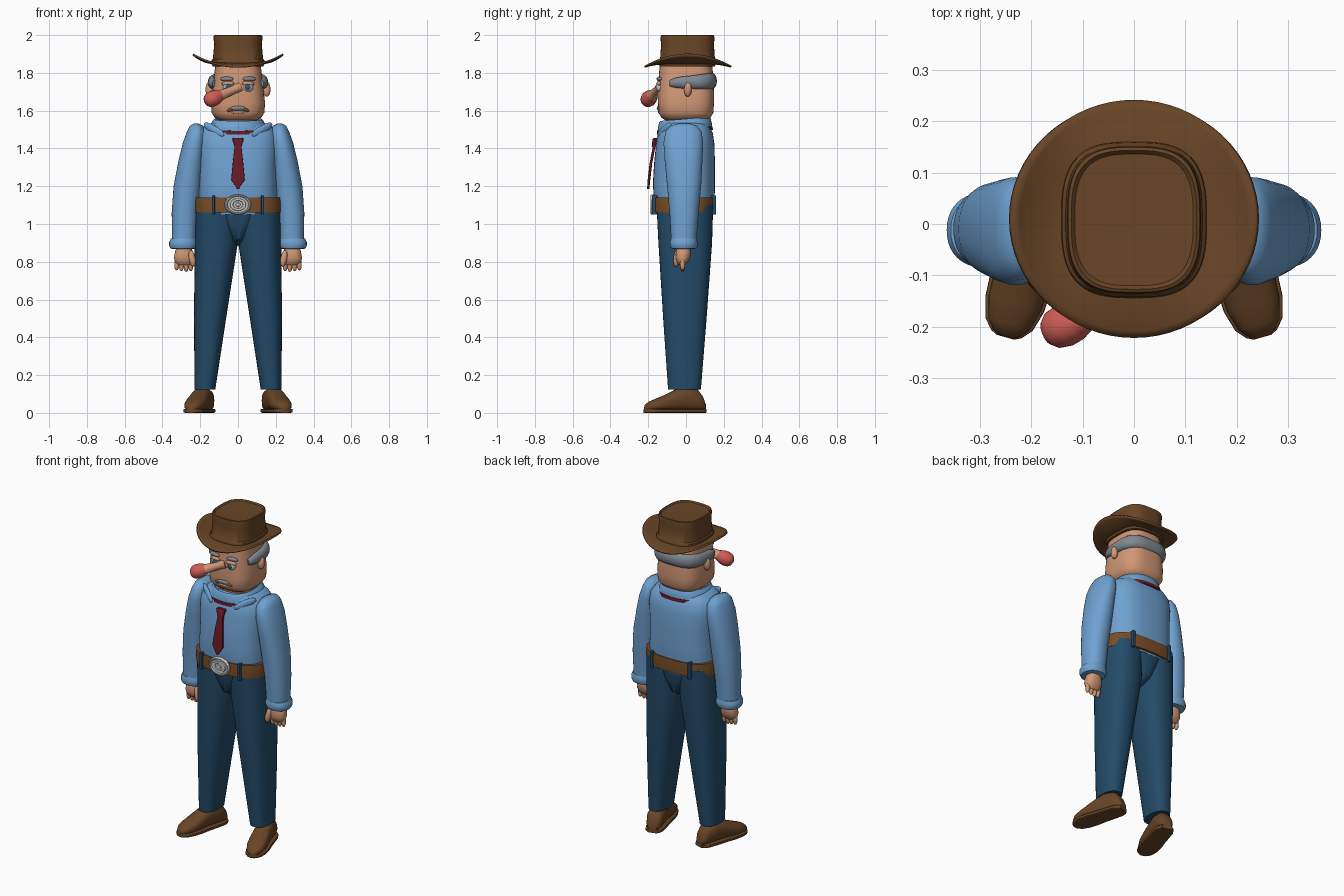
import bpy, bmesh, math
from mathutils import Vector

cube = bpy.data.objects.get("Cube")
if cube:
    bpy.data.objects.remove(cube)


def material(name, r, g, b):
    m = bpy.data.materials.new(name)
    m.use_nodes = True
    m.diffuse_color = (r, g, b, 1)
    m.node_tree.nodes["Principled BSDF"].inputs["Base Color"].default_value = (r, g, b, 1)
    return m


SHIRT = material("shirt blue", .16, .36, .64)
DENIM = material("dark denim", .017, .07, .14)
LEATHER = material("brown leather", .14, .06, .02)
BELT = material("belt tan", .19, .075, .02)
SKIN = material("skin", .64, .31, .18)
RED = material("nose red", .62, .11, .09)
GREY = material("hair grey", .21, .25, .28)
SILVER = material("silver", .6, .6, .6)
MAROON = material("tie maroon", .14, .01, .02)
IRIS = material("iris blue", .03, .1, .18)


def skin(name, rings, mats, rule=None, cap=True, angle=40):
    """Bridge closed rings of points into a smooth skin, with optional end caps."""
    bm = bmesh.new()
    rows = [[bm.verts.new(p) for p in ring] for ring in rings]
    n = len(rows[0])
    for k, (a, b) in enumerate(zip(rows, rows[1:])):
        for i in range(n):
            j = (i + 1) % n
            f = bm.faces.new((a[i], a[j], b[j], b[i]))
            f.material_index = rule(k) if rule else 0
    if cap:
        bm.faces.new(rows[0])
        f = bm.faces.new(rows[-1])
        f.material_index = rule(len(rows)) if rule else 0
    bmesh.ops.recalc_face_normals(bm, faces=bm.faces)
    mesh = bpy.data.meshes.new(name)
    bm.to_mesh(mesh)
    bm.free()
    for m in mats:
        mesh.materials.append(m)
    mesh.polygons.foreach_set("use_smooth", [True] * len(mesh.polygons))
    mesh.set_sharp_from_angle(angle=math.radians(angle))
    ob = bpy.data.objects.new(name, mesh)
    bpy.context.collection.objects.link(ob)
    return ob


def oval(t, rx, ry, power=2.0):
    c, s = math.cos(t), math.sin(t)
    e = 2 / power
    return (math.copysign(abs(c) ** e, c) * rx, math.copysign(abs(s) ** e, s) * ry)


def turns(n):
    return [math.tau * i / n for i in range(n)]


def loft(name, sections, mat, power=2.0, side=1, shear=0, n=40, cap=True):
    """Stack horizontal ovals: (z, centre x, centre y, radius x, radius y)."""
    rings = []
    for z, cx, cy, rx, ry in sections:
        pts = [oval(t, rx, ry, power) for t in turns(n)]
        rings.append([((cx + x) * side, cy + y, z + shear * y) for x, y in pts])
    return skin(name, rings, [mat], cap=cap)


def lathe(name, start, direction, profile, mats, squash=(1, 1), rule=None, n=24):
    """Turn (distance, radius) pairs around an axis."""
    q = Vector(direction).to_track_quat('Z', 'Y')
    rings = [[Vector(start) + q @ Vector((r * squash[0] * math.cos(t), r * squash[1] * math.sin(t), d))
              for t in turns(n)] for d, r in profile]
    return skin(name, rings, mats, rule)


def pod(name, a, b, radius, mat, squash=(1, 1)):
    """Rounded capsule-like blob between two points."""
    d = Vector(b) - Vector(a)
    prof = [(d.length * (1 - math.cos(u)) / 2, radius * max(math.sin(u), .02) ** .75)
            for u in [math.pi * i / 10 for i in range(11)]]
    return lathe(name, a, d, prof, [mat], squash)


# Head, ring of hair, nose
loft("head", [(1.5, 0, 0, .09, .1), (1.55, 0, 0, .1, .11), (1.565, 0, 0, .125, .132), (1.59, 0, 0, .14, .145),
              (1.64, 0, 0, .143, .148), (1.7, 0, 0, .137, .148), (1.76, 0, 0, .129, .146),
              (1.85, 0, 0, .12, .138)], SKIN, 3)
hair = []
for i in range(33):
    u = i / 16 - 1
    x, y = oval(math.pi / 2 + u * 2.05, .136, .138, 3)
    out = Vector((x, y, 0)).normalized()
    h = .042 * (1 - .6 * abs(u) ** 4)
    w = .026 * (1 - .5 * abs(u) ** 8)
    mid = Vector((x, y, 1.757 - .012 * u * u))
    hair.append([mid + out * w * math.cos(t) + Vector((0, 0, h * math.sin(t))) for t in turns(14)])
skin("hair_band", hair, [GREY])
lathe("nose", (.01, -.135, 1.725), (-.175, -.075, -.075),
      [(0, .026), (.04, .022), (.08, .024), (.115, .028), (.12, .029), (.145, .039), (.17, .042),
       (.195, .037), (.21, .024), (.216, .005)], [SKIN, RED], rule=lambda k: int(k > 3))
pod("moustache_centre", (-.04, -.142, 1.613), (.04, -.142, 1.613), .013, GREY)
pod("lower_lip", (-.035, -.141, 1.592), (.035, -.141, 1.592), .008, SKIN)

# Hat: curled brim and dented crown
brim = []
for k in range(9):
    f = .5 + k / 16
    lift = ((f - .5) * 2) ** 2
    brim.append([(.24 * f * math.cos(t), .01 + .23 * f * math.sin(t),
                  1.85 + lift * (.048 * math.cos(t) ** 2 - .018 * math.sin(t) ** 2)) for t in turns(64)])
brim_ob = skin("hat_brim", brim, [LEATHER], cap=False)
solid = brim_ob.modifiers.new("thickness", 'SOLIDIFY')
solid.thickness = .01
solid.offset = 0
loft("hat_crown", [(1.835, 0, .008, .135, .145), (1.85, 0, .008, .142, .152), (1.868, 0, .008, .14, .15),
                   (1.874, 0, .008, .133, .145), (1.95, 0, .008, .126, .14), (1.985, 0, .008, .13, .143),
                   (1.997, 0, .008, .128, .141), (2, 0, .008, .122, .135), (1.992, 0, .008, .115, .128),
                   (1.99, 0, .008, .06, .07)], LEATHER, 3, n=56)

# Torso, collar and tie
loft("shirt_body", [(1.05, 0, -.008, .2, .15), (1.15, 0, -.01, .21, .162), (1.22, 0, -.011, .207, .164),
                    (1.32, 0, -.008, .205, .161), (1.42, 0, -.004, .212, .155), (1.48, 0, -.003, .205, .145),
                    (1.515, 0, -.003, .18, .128), (1.54, 0, 0, .13, .11)], SHIRT, 2.7, n=56)
loft("collar", [(1.495, 0, -.006, .155, .145), (1.52, 0, -.006, .15, .143), (1.545, 0, -.006, .135, .137),
                (1.556, 0, -.006, .125, .13), (1.55, 0, -.006, .115, .122), (1.5, 0, -.006, .1, .11)],
     SHIRT, 2.3, shear=.08, cap=False)
loft("tie_band", [(1.485, 0, -.006, .16, .148), (1.505, 0, -.006, .158, .147)], MAROON, 2.3, shear=.08)
loft("tie_knot", [(1.455, 0, -.16, .026, .012), (1.45, 0, -.163, .03, .014), (1.41, 0, -.17, .018, .012)],
     MAROON, 4, n=16)
loft("tie_blade", [(1.42, 0, -.167, .017, .007), (1.32, 0, -.186, .028, .007), (1.235, 0, -.196, .036, .007),
                   (1.185, 0, -.2, .004, .006)], MAROON, 6, n=16)

# Belt and oval buckle
loft("belt", [(1.06, 0, -.01, .21, .15), (1.06, 0, -.01, .228, .166), (1.1, 0, -.01, .231, .168),
              (1.14, 0, -.01, .228, .166), (1.14, 0, -.01, .21, .15)], BELT, 2.8, n=64)
lathe("buckle", (0, -.17, 1.103), (0, -1, 0),
      [(0, 1), (.012, 1), (.018, .92), (.018, .84), (.01, .78), (.01, .62), (.016, .58), (.016, .4),
       (.012, .36), (.012, .2), (.018, .16), (.018, .02)], [SILVER], (.07, .054), n=40)
for x in (-.13, .13):
    for y, name in ((-.166, "front"), (.146, "back")):
        loft(name + "_belt_loop", [(1.05, x, y, .008, .014), (1.15, x, y, .008, .014)], DENIM, 6, n=16)

# Seat of the trousers with a fly flap
loft("trouser_seat", [(.885, 0, 0, .025, .06), (.92, 0, -.002, .045, .118), (1, 0, -.004, .1, .143),
                      (1.1, 0, -.006, .2, .15)], DENIM, 2.6)


def foot(name, s, mat, grow, low, height):
    """Rings along the foot from heel to toe, toes turned outward."""
    heel, toe = Vector((.16, .1, 0)), Vector((.25, -.22, 0))
    along = toe - heel
    across = Vector((-along.y, along.x, 0)).normalized()
    shape = [(0, .025, .05), (.05, .04, .09), (.13, .048, .125), (.33, .05, .14), (.48, .051, .125),
             (.64, .056, .098), (.8, .053, .076), (.92, .042, .06), (.98, .025, .045), (1, .012, .03)]
    rings = []
    for t, w, h in shape:
        top = height or h
        c = heel + along * t + Vector((0, 0, (low + top) / 2))
        pts = [oval(a, w + grow, (top - low) / 2, 6 if height else 2.4) for a in turns(24)]
        rings.append([((p := c + across * x + Vector((0, 0, z))).x * s, p.y, p.z) for x, z in pts])
    skin(name, rings, [mat])


# Paired parts
for s, tag in ((1, "left_"), (-1, "right_")):
    # Face
    pod(tag + "eye", (s * .054, -.158, 1.725), (s * .054, -.108, 1.725), .027, SILVER)
    pod(tag + "iris", (s * .052, -.161, 1.725), (s * .052, -.145, 1.725), .016, IRIS)
    pod(tag + "eyelid", (s * .022, -.148, 1.745), (s * .086, -.14, 1.742), .012, SKIN)
    pod(tag + "eyebrow", (s * .025, -.148, 1.768), (s * .095, -.136, 1.768), .012, GREY)
    pod(tag + "moustache_tip", (s * .02, -.144, 1.613), (s * .058, -.14, 1.598), .009, BELT)
    pod(tag + "ear", (s * .152, .008, 1.675), (s * .152, .012, 1.75), .02, SKIN)
    # Arm, rolled cuff and collar point
    loft(tag + "sleeve", [(1.532, .222, -.01, .012, .03), (1.52, .22, -.012, .035, .07),
                          (1.49, .22, -.013, .05, .095), (1.43, .23, -.014, .062, .105),
                          (1.34, .246, -.013, .068, .1), (1.2, .267, -.01, .074, .09),
                          (1.06, .281, -.01, .07, .077), (.9, .285, -.012, .064, .066)],
         SHIRT, 2.2, s)
    loft(tag + "cuff", [(.868, .29, -.012, .055, .055), (.87, .29, -.012, .067, .066),
                        (.885, .29, -.012, .074, .073), (.905, .29, -.012, .074, .073),
                        (.922, .288, -.012, .068, .068), (.925, .286, -.012, .055, .055)], SHIRT, 2.2, s)
    pod(tag + "collar_point", (s * .18, -.08, 1.53), (s * .075, -.147, 1.468), .022, SHIRT, (.6, 1))
    # Hand
    loft(tag + "palm", [(.89, .286, -.012, .036, .035), (.85, .287, -.014, .047, .04),
                        (.82, .287, -.017, .052, .038), (.795, .285, -.02, .046, .027),
                        (.782, .284, -.02, .03, .015)], SKIN, 2.4, s, n=24)
    for i in range(4):
        x = .248 + .025 * i
        pod(tag + "finger", (s * x, -.018, .825), (s * (x + .002), -.018, .747 + .004 * abs(i - 1)), .0135, SKIN)
    pod(tag + "thumb", (s * .25, -.045, .86), (s * .236, -.055, .775), .017, SKIN)
    # Leg and shoe
    loft(tag + "trouser_leg", [(1.1, .113, -.006, .112, .15), (.9, .115, -.004, .114, .142),
                               (.5, .148, -.006, .085, .115), (.125, .175, -.008, .055, .087)],
         DENIM, 2.4, s)
    foot(tag + "shoe", s, LEATHER, 0, .01, 0)
    foot(tag + "sole", s, LEATHER, .006, 0, .022)
